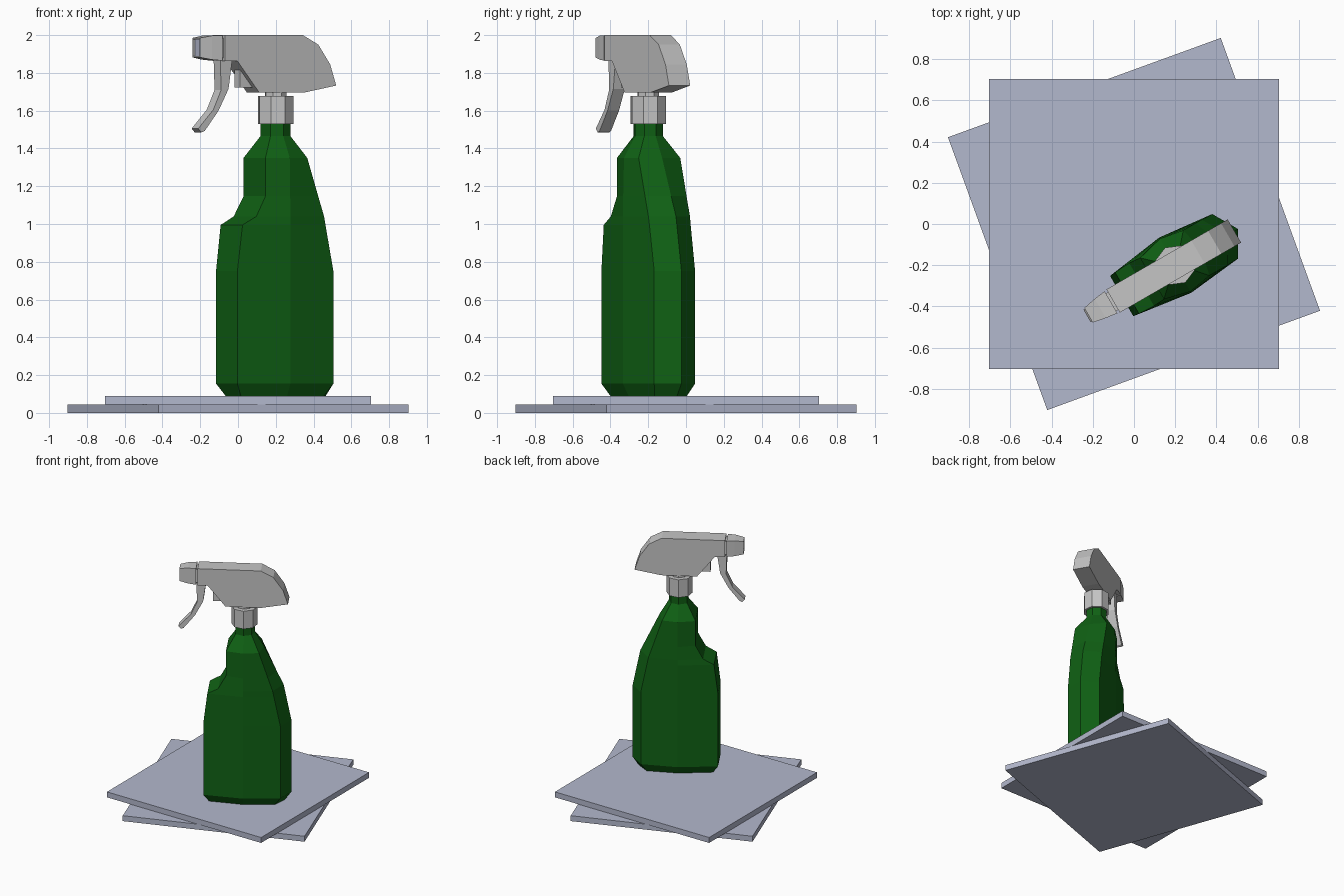
import bpy, bmesh, math
from mathutils import Matrix

if "Cube" in bpy.data.objects:
    bpy.data.objects.remove(bpy.data.objects["Cube"])


def material(name, rgb):
    m = bpy.data.materials.new(name)
    m.diffuse_color = (*rgb, 1)
    m.use_nodes = True
    m.node_tree.nodes["Principled BSDF"].inputs["Base Color"].default_value = m.diffuse_color
    return m


GREEN = material("dark green", (0.005, 0.12, 0.007))
GREY = material("light grey", (0.56, 0.56, 0.56))
SLATE = material("pale blue grey", (0.45, 0.48, 0.61))

# Bottle frame: local -x is the spraying direction
BOTTLE = Matrix.Translation((0.2, -0.2, 0)) @ Matrix.Rotation(math.radians(30), 4, 'Z')


def loft(name, rings, mat, matrix=BOTTLE, tip=None):
    """Join equal-length point rings into a closed flat-shaded solid."""
    bm = bmesh.new()
    vs = [[bm.verts.new(p) for p in r] for r in rings]
    n = len(rings[0])
    for a, b in zip(vs, vs[1:]):
        for i in range(n):
            j = (i + 1) % n
            bm.faces.new((a[i], a[j], b[j], b[i]))
    bm.faces.new(vs[0][::-1])
    end = bm.faces.new(vs[-1])
    bmesh.ops.recalc_face_normals(bm, faces=bm.faces[:])
    if tip:
        bmesh.ops.inset_individual(bm, faces=[end], thickness=0.01, depth=0)
        bmesh.ops.inset_individual(bm, faces=[end], thickness=0.001, depth=-0.01)
        end.material_index = 1
    me = bpy.data.meshes.new(name)
    bm.to_mesh(me)
    bm.free()
    me.materials.append(mat)
    if tip:
        me.materials.append(tip)
    ob = bpy.data.objects.new(name, me)
    ob.matrix_world = matrix
    bpy.context.collection.objects.link(ob)
    return ob


def extrude(name, profile, half, mat):
    """Side profile (x, z) extruded to both sides."""
    return loft(name, [[(x, y, z) for x, z in profile] for y in (-half, half)], mat)


def octagon(r, z):
    return [(r * math.cos(k * math.pi / 4), r * math.sin(k * math.pi / 4), z) for k in range(8)]


def box_ring(x, half, z0, z1):
    return [(x, -half, z0), (x, half, z0), (x, half, z1), (x, -half, z1)]


# Two stacked square plates, the lower one turned
for name, z, angle in (("lower_plate", 0, 20), ("upper_plate", 0.045, 0)):
    h = 0.705
    square = [(-h, -h), (h, -h), (h, h), (-h, h)]
    loft(name, [[(x, y, zz) for x, y in square] for zz in (z, z + 0.045)], SLATE,
         Matrix.Rotation(math.radians(angle), 4, 'Z'))

# Bottle: z, front x, front half width, side half width, back x, back half width, rear tip x
levels = [
    (0.09, 0.26, 0.081, 0.12, 0.238, 0.099, 0.305),
    (0.155, 0.30, 0.113, 0.155, 0.28, 0.125, 0.352),
    (0.75, 0.30, 0.113, 0.155, 0.28, 0.125, 0.352),
    (0.995, 0.27, 0.116, 0.155, 0.231, 0.126, 0.303),
    (1.04, 0.188, 0.12, 0.155, 0.222, 0.127, 0.294),
    (1.147, 0.13, 0.116, 0.153, 0.186, 0.127, 0.243),
    (1.35, 0.13, 0.116, 0.148, 0.119, 0.127, 0.147),
    (1.465, 0.063, 0.053, 0.08, 0.057, 0.057, 0.08),
    (1.54, 0.063, 0.053, 0.08, 0.057, 0.057, 0.08),
]
loft("bottle", [[(-f, -fw, z), (0, -sw, z), (b, -bw, z), (t, 0, z),
                 (b, bw, z), (0, sw, z), (-f, fw, z)]
                for z, f, fw, sw, b, bw, t in levels], GREEN)

# Screw collar and the thin stem above it
loft("collar", [octagon(0.098, 1.53), octagon(0.098, 1.677)], GREY)
loft("stem", [octagon(0.06, 1.67), octagon(0.06, 1.70)], GREY)

# Spray head
extrude("spray_head", [(-0.348, 2.0), (0.128, 2.0), (0.222, 1.95), (0.295, 1.845),
                       (0.332, 1.733), (0.131, 1.695), (-0.138, 1.695),
                       (-0.272, 1.863), (-0.348, 1.863)], 0.065, GREY)
extrude("pump_block", [(-0.235, 1.88), (-0.235, 1.722), (-0.12, 1.722), (-0.12, 1.88)], 0.03, GREY)

# Nozzle with a narrow joint and a recessed tip
loft("nozzle_joint", [box_ring(-0.34, 0.05, 1.88, 1.985), box_ring(-0.37, 0.05, 1.88, 1.985)], GREY)
loft("nozzle", [box_ring(-0.36, 0.062, 1.865, 1.998), box_ring(-0.42, 0.054, 1.87, 1.997),
                box_ring(-0.486, 0.041, 1.882, 1.985)], GREY, tip=SLATE)

# Trigger
extrude("trigger", [(-0.36, 1.88), (-0.354, 1.71), (-0.402, 1.605), (-0.494, 1.505),
                    (-0.475, 1.485), (-0.455, 1.492), (-0.37, 1.6), (-0.309, 1.715),
                    (-0.285, 1.88)], 0.035, GREY)
